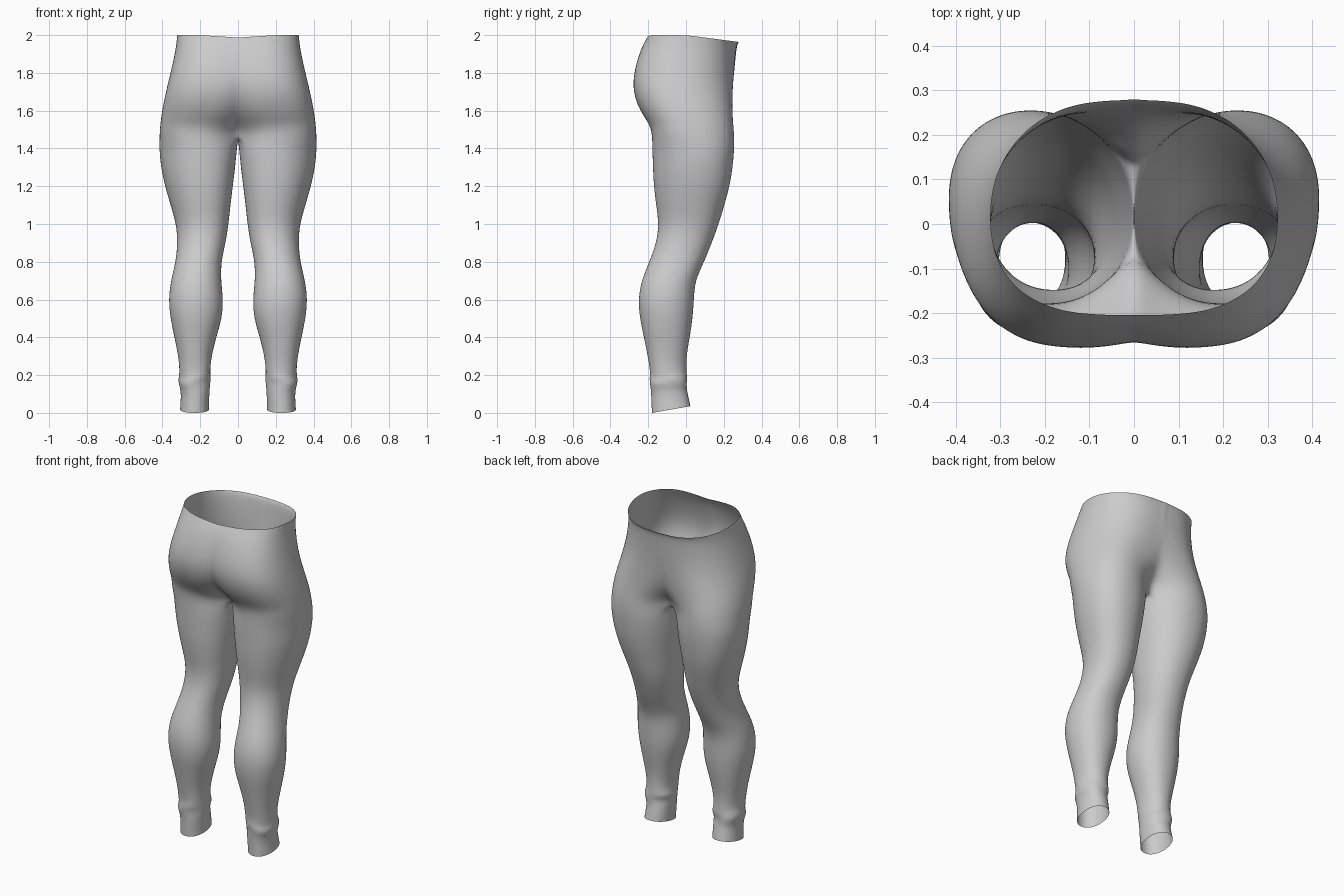
import bpy, bmesh
from math import sin, cos, pi, radians

if "Cube" in bpy.data.objects:
    bpy.data.objects.remove(bpy.data.objects["Cube"])

# Hip levels: z, outer x, back-peak x, back y, back y at centre, front-peak x, front y, front y at centre
HIPS = [
    (2.00, .323, .06, -.204, -.204, .05, .277, .280),
    (1.95, .328, .08, -.227, -.226, .05, .268, .271),
    (1.90, .336, .10, -.248, -.244, .05, .262, .264),
    (1.80, .358, .125, -.277, -.268, .07, .253, .255),
    (1.70, .383, .13, -.282, -.262, .13, .246, .243),
    (1.60, .403, .14, -.246, -.205, .19, .246, .222),
    (1.53, .412, .17, -.195, -.12, .215, .251, .17),
    (1.48, .416, .19, -.181, -.06, .225, .256, .12),
]
# Leg levels: z, inner x, outer x, back y, front y
LEGS = [
    (1.40, .006, .417, -.179, .257), (1.30, .015, .408, -.176, .248),
    (1.20, .028, .386, -.171, .232), (1.10, .040, .357, -.159, .204),
    (1.00, .050, .327, -.144, .174), (.90, .065, .320, -.157, .137),
    (.80, .089, .330, -.195, .097), (.70, .090, .356, -.237, .048),
    (.60, .077, .369, -.254, .042), (.50, .084, .358, -.245, .036),
    (.40, .115, .337, -.223, .020), (.30, .140, .316, -.203, .002),
    (.22, .148, .308, -.192, .000), (.185, .142, .314, -.191, .009),
    (.155, .150, .318, -.191, .003), (.12, .150, .303, -.186, .005),
    (.06, .153, .303, -.183, .015), (.00, .154, .307, -.181, .024),
]


def power(v, n):
    return (abs(v) ** (2 / n)) * (1 if v >= 0 else -1)


def hip_arc(z, xo, cb, yb, nb, cf, yf, nf):
    """25 points from the back centre line round the outside to the front one."""
    yc = (yb + yf) / 2 - .02 * (z > 1.65)
    pts = []
    for i in range(4):
        t = 1 - i / 4
        pts.append((cb * i / 4, yb + (nb - yb) * t * t))
    for i in range(17):
        a = radians(-90 + 11.25 * i)
        c, y, n = (cb, yb, 2.4) if a < 0 else (cf, yf, 2.15)
        # peak x glides from the back value to the front value
        pts.append((c + (xo - c) * power(cos(a), n), yc + abs(y - yc) * power(sin(a), n)))
    for i in range(1, 5):
        t = i / 4
        pts.append((cf * (1 - t), yf + (nf - yf) * t * t))
    out = []
    for x, y in pts:
        drop = 0
        if z == 2.0:  # waistband dips at the centre
            drop = .13 * y if y > 0 else .013 * max(0, 1 - x / .2)
        out.append((x, y, z - drop))
    return out


def leg_ring(z, xi, xo, yb, yf):
    """32 points, starting at the inner back so they line up with the hip arcs."""
    cx, cy, w, h = (xi + xo) / 2, (yb + yf) / 2, (xo - xi) / 2, (yf - yb) / 2
    skew = .02 * min(1, max(0, (z - .8) / .4))
    out = []
    for i in range(32):
        a = radians(-135 + 11.25 * i)
        r = 1
        if .14 < z < .23:  # gathered fabric above the ankle
            r += .035 * sin(3 * a + 70 * z)
        x = cx + r * w * power(cos(a), 2.15) + skew * sin(a)
        y = cy + r * h * power(sin(a), 2.15)
        hem = .035 * (y + .18) / .2 * max(0, 1 - z / .12)
        out.append((x, y, z + hem))
    return out


bm = bmesh.new()


def add_row(pts):
    return [bm.verts.new(p) for p in pts]


def bridge(a, b, closed):
    n = len(a)
    for i in range(n if closed else n - 1):
        j = (i + 1) % n
        bm.faces.new((a[i], a[j], b[j], b[i]))


# Hips: open half rows
rows = [add_row(hip_arc(*lv)) for lv in HIPS]
for a, b in zip(rows, rows[1:]):
    bridge(a, b, False)

# Crotch seam closes the last hip row into a full leg ring
z, nb, nf = HIPS[-1][0], HIPS[-1][4], HIPS[-1][7]
seam = add_row([(0, nf + (nb - nf) * j / 8, z - .03 * sin(pi * j / 8)) for j in range(1, 8)])
prev = rows[-1] + seam

# Leg: closed rings down to the hem
for lv in LEGS:
    ring = add_row(leg_ring(*lv))
    bridge(prev, ring, True)
    prev = ring

bmesh.ops.recalc_face_normals(bm, faces=bm.faces)
# make sure the outer thigh faces point outwards
bm.faces.ensure_lookup_table()
outer = max(bm.faces, key=lambda f: f.calc_center_median().x)
if outer.normal.x < 0:
    bmesh.ops.reverse_faces(bm, faces=bm.faces)
for f in bm.faces:
    f.smooth = True

mesh = bpy.data.meshes.new("leggings")
bm.to_mesh(mesh)
bm.free()
leggings = bpy.data.objects.new("leggings", mesh)
bpy.context.collection.objects.link(leggings)

# Mirror the half and smooth it
mirror = leggings.modifiers.new("mirror", 'MIRROR')
mirror.use_axis[0] = True
mirror.merge_threshold = .001
smooth = leggings.modifiers.new("smooth", 'SUBSURF')
smooth.levels = smooth.render_levels = 2
